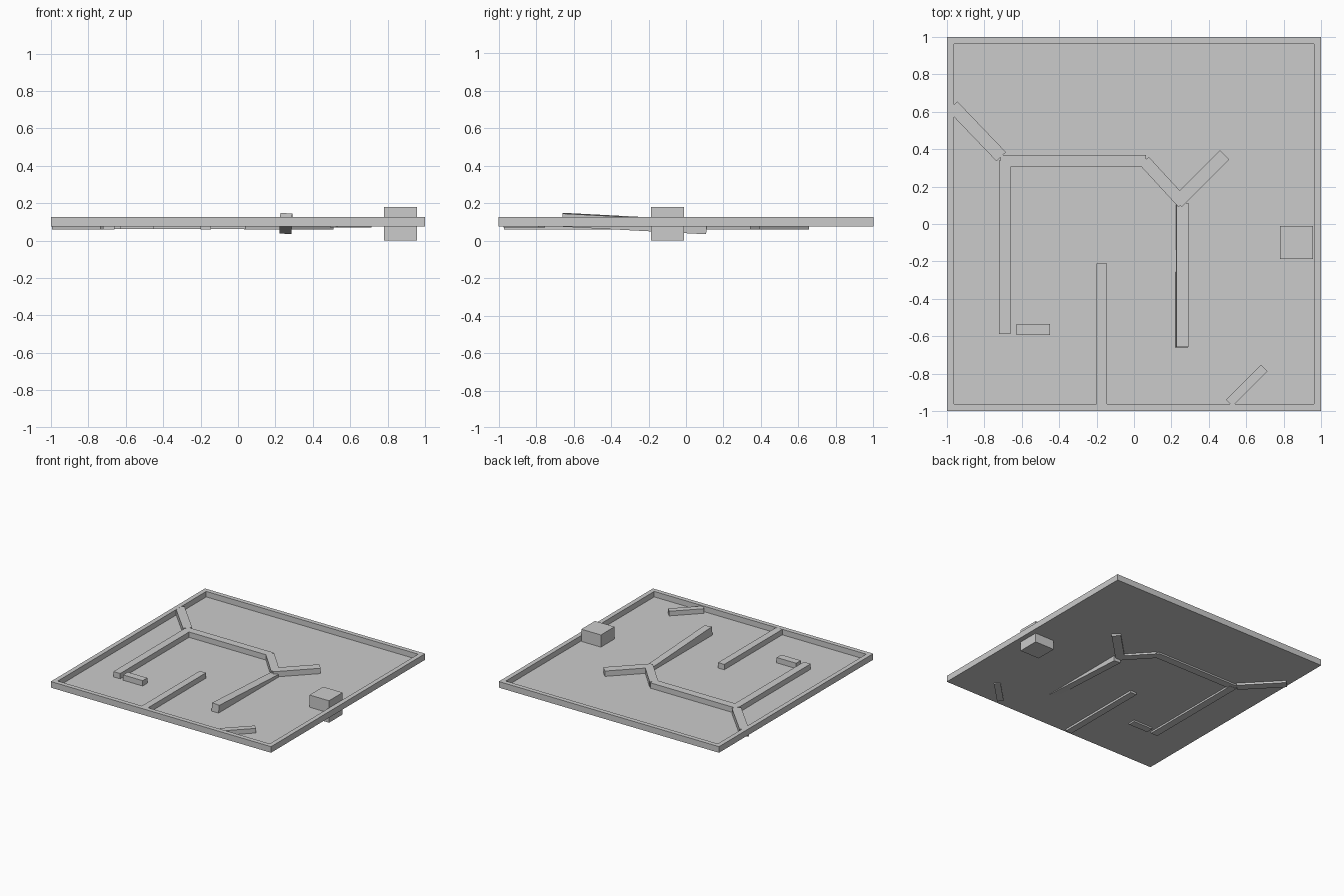
import bpy, bmesh, math
from mathutils import Vector, Matrix

if "Cube" in bpy.data.objects:
    bpy.data.objects.remove(bpy.data.objects["Cube"])


def box(name, x0, x1, y0, y1, z0, z1):
    bm = bmesh.new()
    size = Matrix.Diagonal((x1 - x0, y1 - y0, z1 - z0, 1))
    mid = Matrix.Translation(((x0 + x1) / 2, (y0 + y1) / 2, (z0 + z1) / 2))
    bmesh.ops.create_cube(bm, size=1, matrix=mid @ size)
    return finish(name, bm)


def finish(name, bm):
    mesh = bpy.data.meshes.new(name)
    bm.to_mesh(mesh)
    bm.free()
    obj = bpy.data.objects.new(name, mesh)
    bpy.context.collection.objects.link(obj)
    return obj


def wall(name, start, end, width, z0=0.06, z1=0.124, pitch=0, roll=0):
    """Straight bar between two plan points, optionally tilted."""
    a, b = Vector(start), Vector(end)
    d, mid = b - a, (a + b) / 2
    obj = box(name, -d.length / 2, d.length / 2, -width / 2, width / 2,
              -(z1 - z0) / 2, (z1 - z0) / 2)
    obj.location = (mid.x, mid.y, (z0 + z1) / 2)
    obj.rotation_euler = (math.radians(roll), math.radians(pitch),
                          math.atan2(d.y, d.x))
    return obj


# Tray: thin floor with a raised rim
bm = bmesh.new()
bmesh.ops.create_cube(bm, size=1, matrix=Matrix.Translation((0, 0, 0.1))
                      @ Matrix.Diagonal((2, 2, 0.05, 1)))
bm.faces.ensure_lookup_table()
top = max(bm.faces, key=lambda f: f.calc_center_median().z)
bmesh.ops.inset_region(bm, faces=[top], thickness=0.053)
inner = bmesh.ops.extrude_face_region(bm, geom=[top])
bmesh.ops.delete(bm, geom=[top], context='FACES')
verts = [v for v in inner["geom"] if isinstance(v, bmesh.types.BMVert)]
bmesh.ops.translate(bm, verts=verts, vec=(0, 0, -0.045))
bmesh.ops.recalc_face_normals(bm, faces=bm.faces)
finish("tray", bm)

# Maze walls
wall("left_diagonal_wall", (-0.97, 0.631), (-0.71, 0.36), 0.07, 0.058)
wall("left_long_wall", (-0.69, -0.587), (-0.69, 0.34), 0.062)
wall("back_wall", (-0.715, 0.338), (0.065, 0.338), 0.064, 0.062)
wall("fork_left_arm", (0.055, 0.337), (0.262, 0.112), 0.065)
wall("fork_right_arm", (0.485, 0.37), (0.23, 0.115), 0.07)
wall("middle_wall", (-0.172, -0.97), (-0.172, -0.21), 0.057, 0.058)
wall("short_wall", (-0.627, -0.564), (-0.45, -0.564), 0.06, 0.062)
wall("corner_wall", (0.51, -0.957), (0.697, -0.77), 0.05, 0.069, 0.118)

# Tilted ramp wall below the fork
wall("ramp_wall", (0.256, -0.66), (0.256, 0.11), 0.064, 0.056, 0.126,
     pitch=3, roll=4)

# Goal block piercing the floor
box("goal_block", 0.78, 0.958, -0.187, -0.01, 0, 0.18)
